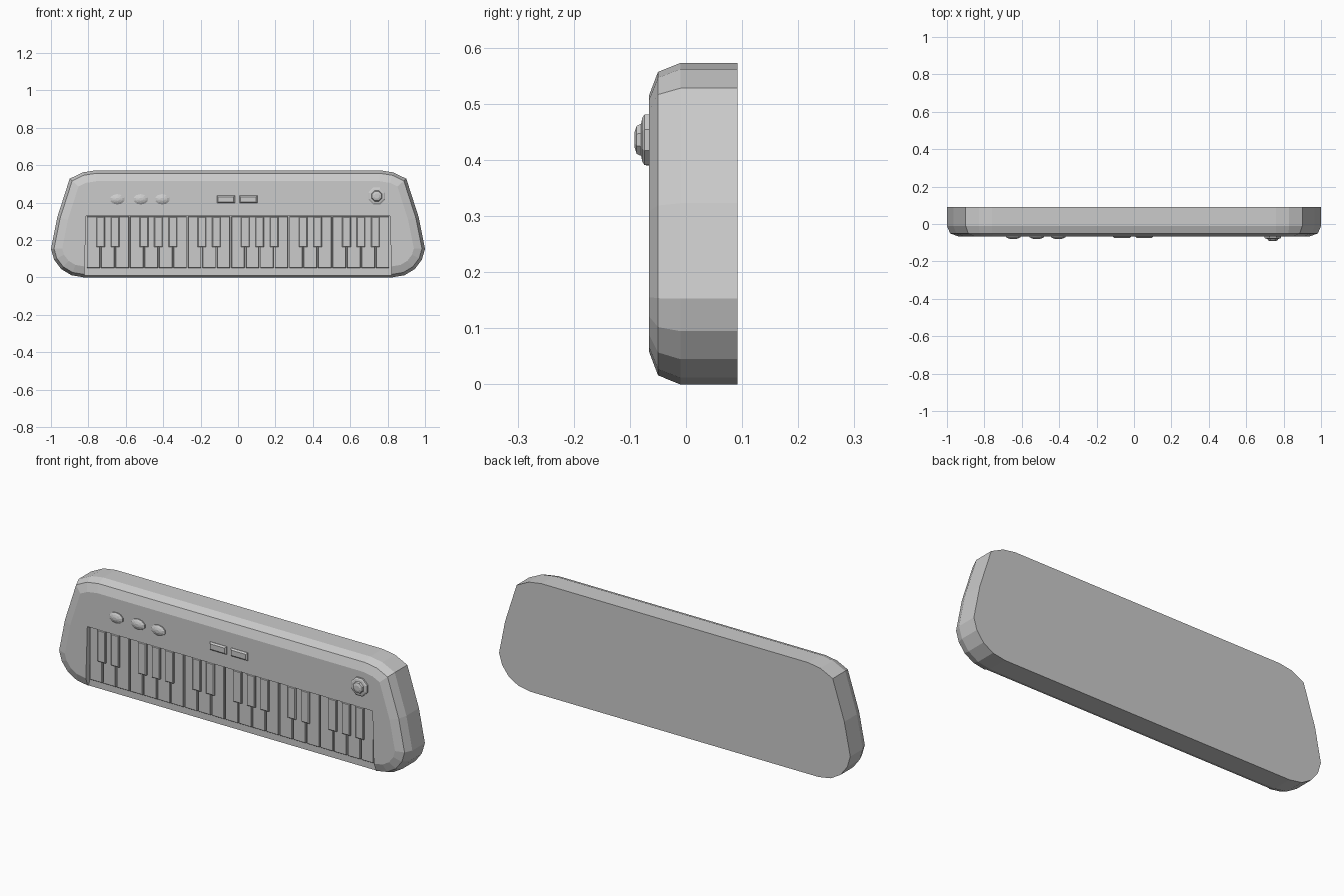
import bpy, bmesh, math
from mathutils import Vector

if "Cube" in bpy.data.objects:
    bpy.data.objects.remove(bpy.data.objects["Cube"])


def loft(name, rings):
    """Join matching rings of points with quads and cap both ends."""
    bm = bmesh.new()
    loops = [[bm.verts.new(p) for p in ring] for ring in rings]
    n = len(loops[0])
    for a, b in zip(loops, loops[1:]):
        for i in range(n):
            j = (i + 1) % n
            bm.faces.new((a[i], a[j], b[j], b[i]))
    bm.faces.new(loops[0])
    bm.faces.new(loops[-1])
    bmesh.ops.recalc_face_normals(bm, faces=bm.faces)
    mesh = bpy.data.meshes.new(name)
    bm.to_mesh(mesh)
    bm.free()
    obj = bpy.data.objects.new(name, mesh)
    bpy.context.collection.objects.link(obj)
    return obj


def inset(points, d):
    """Move a closed clockwise outline inward by d."""
    out = []
    n = len(points)
    for i in range(n):
        p = Vector(points[i])
        e1 = (p - Vector(points[i - 1])).normalized()
        e2 = (Vector(points[(i + 1) % n]) - p).normalized()
        n1, n2 = Vector((e1.y, -e1.x)), Vector((e2.y, -e2.x))
        out.append(p + (n1 + n2) * d / (1 + n1.dot(n2)))
    return out


def at_y(points, y):
    return [(p[0], y, p[1]) for p in points]


def ellipse_stack(name, x, z, sections, sides):
    """Stack of ellipses along y; sections are (y, x radius, z radius)."""
    angles = [2 * math.pi * (i + 0.5) / sides for i in range(sides)]
    return loft(name, [[(x + rx * math.cos(a), y, z + rz * math.sin(a))
                        for a in angles] for y, rx, rz in sections])


def block(name, x, z0, z1, w, y_back, y_front, edge=0.003):
    """Raised block with a chamfered front."""
    def rect(d):
        h = w / 2 - d
        return [(x - h, z0 + d), (x - h, z1 - d), (x + h, z1 - d), (x + h, z0 + d)]
    return loft(name, [at_y(rect(0), y_back), at_y(rect(0), y_front + edge),
                       at_y(rect(edge), y_front)])


# Case: rounded trapezoid with stepped front edge
half = [(0.76, 0.573), (0.83, 0.562), (0.90, 0.528), (0.966, 0.323), (1.0, 0.153),
        (0.983, 0.095), (0.945, 0.045), (0.89, 0.012), (0.82, 0.0)]
outline = half + [(-x, z) for x, z in reversed(half)]
case = loft("case", [at_y(outline, 0.092), at_y(outline, -0.01),
                     at_y(inset(outline, 0.016), -0.05),
                     at_y(inset(outline, 0.058), -0.066)])

# Recess for the keyboard, open at the bottom
notch = [(-0.825, -0.1), (-0.812, 0.328), (0.812, 0.328), (0.825, -0.1)]
cutter = loft("recess_cutter", [at_y(notch, -0.037), at_y(notch, -0.2)])
cutter.hide_render = True
cut = case.modifiers.new("recess", 'BOOLEAN')
cut.operation, cut.solver, cut.object = 'DIFFERENCE', 'EXACT', cutter
bpy.context.view_layer.objects.active = case
bpy.ops.object.modifier_apply(modifier=cut.name)
bpy.data.objects.remove(cutter)

# Keys: three octaves
count, left = 21, -0.812
pitch = -2 * left / count
for k in range(count):
    block("white_key", left + pitch * (k + 0.5), 0.052, 0.326, pitch - 0.007, -0.035, -0.053, 0.002)
    if k % 7 in (1, 2, 4, 5, 6):
        block("black_key", left + pitch * k, 0.162, 0.326, 0.046, -0.035, -0.064, 0.004)

# Round push buttons
for x in (-0.645, -0.52, -0.405):
    ellipse_stack("oval_button", x, 0.418, [(-0.06, 0.040, 0.028), (-0.071, 0.040, 0.028),
                                            (-0.077, 0.028, 0.019), (-0.081, 0.012, 0.008)], 10)

# Rectangular buttons
for x in (-0.065, 0.055):
    block("bar_button", x, 0.397, 0.438, 0.096, -0.06, -0.075, 0.007)

# Volume knob
ellipse_stack("volume_knob", 0.742, 0.436,
              [(-0.06, 0.049, 0.049), (-0.074, 0.049, 0.049), (-0.078, 0.042, 0.042),
               (-0.080, 0.031, 0.031), (-0.088, 0.027, 0.027), (-0.092, 0.014, 0.014)], 8)
